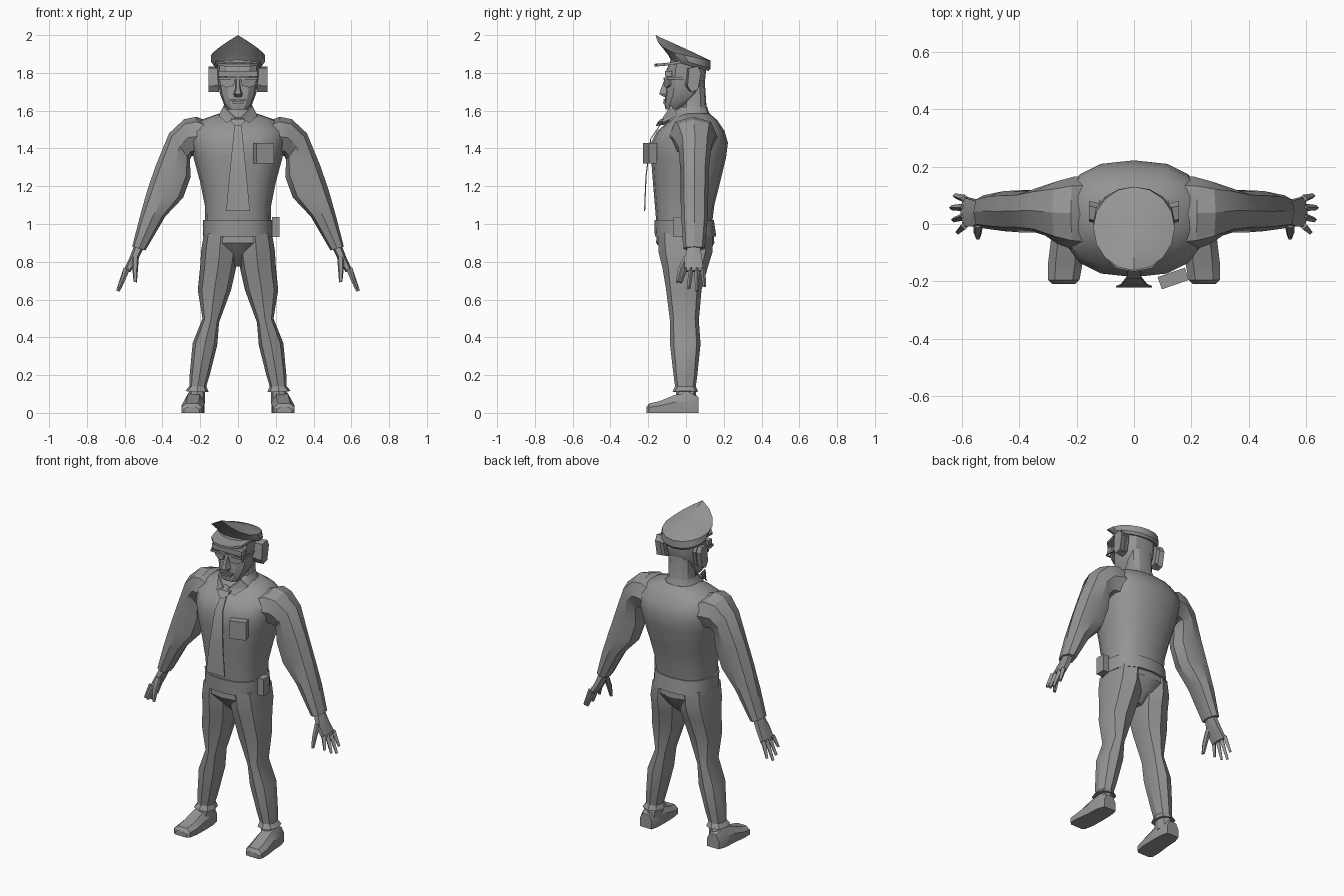
import bpy, bmesh, math
from mathutils import Vector, Matrix

grey = bpy.data.materials.new("plain_grey")
grey.diffuse_color = (0.3, 0.3, 0.3, 1)


def finish(name, bm, mirror=False, angle=30):
    bmesh.ops.recalc_face_normals(bm, faces=bm.faces[:])
    me = bpy.data.meshes.new(name)
    bm.to_mesh(me)
    bm.free()
    me.materials.append(grey)
    ob = bpy.data.objects.new(name, me)
    bpy.context.collection.objects.link(ob)
    bpy.ops.object.select_all(action='DESELECT')
    ob.select_set(True)
    bpy.context.view_layer.objects.active = ob
    bpy.ops.object.shade_smooth_by_angle(angle=math.radians(angle))
    if mirror:
        ob.modifiers.new("mirror", 'MIRROR')
    return ob


def skin(bm, rings, caps=True):
    rows = [[bm.verts.new(p) for p in r] for r in rings]
    n = len(rows[0])
    for a, b in zip(rows, rows[1:]):
        for i in range(n):
            j = (i + 1) % n
            bm.faces.new((a[i], a[j], b[j], b[i]))
    if caps:
        bm.faces.new(rows[0])
        bm.faces.new(rows[-1])
    return rows


def section(xa, za, xb, zb, yf, yb, n, p):
    """Rounded section spanning a to b in the xz plane and yf to yb in depth."""
    out = []
    for i in range(n):
        t = 2 * math.pi * i / n
        c, s = math.cos(t), math.sin(t)
        c = math.copysign(abs(c) ** p, c) if abs(c) > 1e-6 else 0
        s = math.copysign(abs(s) ** p, s) if abs(s) > 1e-6 else 0
        out.append(((xa + xb) / 2 + c * (xb - xa) / 2, (yf + yb) / 2 + s * (yb - yf) / 2,
                    (za + zb) / 2 + c * (zb - za) / 2))
    return out


def limb(name, secs, n=8, p=0.85, mirror=True, caps=True):
    bm = bmesh.new()
    skin(bm, [section(*s, n, p) for s in secs], caps)
    return finish(name, bm, mirror)


def column(name, secs, n=12, p=0.85, caps=True):
    """Stack of level sections: z, half width, front y, back y."""
    return limb(name, [(-w, z, w, z, f, b) for z, w, f, b in secs], n, p, False, caps)


def box(name, c, size, rot=0, mirror=False, tilt=0):
    bm = bmesh.new()
    m = (Matrix.Translation(c) @ Matrix.Rotation(rot, 4, 'Z') @ Matrix.Rotation(tilt, 4, 'X')
         @ Matrix.Diagonal((*size, 1)))
    bmesh.ops.create_cube(bm, size=1, matrix=m)
    return finish(name, bm, mirror)


def prism(name, pts, offset, mirror=False):
    """Flat outline pushed along an offset."""
    bm = bmesh.new()
    o = Vector(offset)
    skin(bm, [pts, [Vector(q) + o for q in pts]])
    return finish(name, bm, mirror)


# Shirt body
column("torso", [(0.98, .172, -.155, .135), (1.1, .176, -.165, .15), (1.22, .2, -.175, .18),
                 (1.35, .235, -.185, .212), (1.43, .25, -.185, .222), (1.49, .25, -.155, .205),
                 (1.55, .2, -.085, .165), (1.585, .1, -.03, .125)], 16, 0.8)
# Sleeves
limb("arm", [(.13, 1.53, .14, 1.34, -.1, .17), (.22, 1.568, .2, 1.36, -.09, .165),
             (.285, 1.555, .245, 1.36, -.07, .15), (.365, 1.48, .255, 1.34, -.04, .135),
             (.435, 1.31, .25, 1.25, -.03, .12), (.48, 1.18, .29, 1.14, -.03, .118),
             (.522, 1.03, .385, 1.04, -.025, .115), (.56, .88, .49, .86, -.015, .1)])
# Hands: palm, four fingers, thumb
limb("palm", [(.55, .885, .5, .87, .005, .08), (.575, .82, .53, .81, -.015, .09),
              (.605, .755, .57, .745, -.015, .1)], 6)
fingers = [(-.005, -.028, .69), (.027, .015, .66), (.058, .057, .645), (.088, .098, .67)]
for i, (y0, y1, z) in enumerate(fingers):
    xt = .645 - (z - .645) * .5
    limb("finger_%d" % (i + 1), [(.605, .77, .573, .758, y0 - .014, y0 + .014),
                                 (xt, z + .004, xt - .018, z - .004, y1 - .009, y1 + .009)], 4, 1)
limb("thumb", [(.56, .83, .525, .82, -.015, .025), (.56, .765, .53, .755, -.045, -.01),
               (.553, .695, .535, .69, -.055, -.035)], 6)

# Trousers
column("pelvis", [(.97, .178, -.155, .145), (.9, .18, -.158, .15), (.84, .12, -.11, .12),
                  (.775, .03, -.04, .05)])
limb("leg", [(.18, .95, .0, .95, -.15, .14), (.195, .86, .0, .84, -.145, .14),
             (.2, .78, .012, .76, -.125, .115), (.213, .65, .037, .65, -.105, .082),
             (.188, .5, .1, .48, -.085, .068), (.24, .37, .11, .36, -.085, .077),
             (.256, .2, .15, .2, -.066, .06), (.258, .14, .168, .14, -.058, .052),
             (.28, .115, .155, .11, -.072, .065)])
# Shoes
limb("ankle", [(.25, .13, .175, .13, -.05, .05), (.275, .05, .175, .05, -.06, .06)])
bm = bmesh.new()
rings = []
for y, a, b, h in [(.065, .19, .27, .085), (.02, .18, .285, .108), (-.06, .178, .29, .095),
                   (-.14, .18, .3, .062), (-.195, .19, .3, .05), (-.21, .205, .285, .03)]:
    d = (b - a) * .22
    rings.append([(a, y, 0), (b, y, 0), (b, y, h * .6), (b - d, y, h), (a + d, y, h), (a, y, h * .6)])
skin(bm, rings)
finish("shoe", bm, True)

# Belt with side pouch
column("belt", [(.935, .184, -.165, .16), (1.02, .184, -.168, .148)], 16)
box("belt_pouch", (.2, -.035, .985), (.04, .06, .105))
# Chest badge
box("chest_badge", (.137, -.19, 1.375), (.1, .045, .11), math.radians(19))
# Tie and knot
bm = bmesh.new()
skin(bm, [[(-w, y, z), (w, y, z), (w, y + .006, z), (-w, y + .006, z)]
          for z, w, y in [(1.525, .018, -.14), (1.45, .026, -.19), (1.25, .046, -.215),
                          (1.07, .063, -.222)]])
finish("tie", bm)
prism("tie_knot", [(-.036, -.135, 1.555), (.036, -.135, 1.555), (.036, -.15, 1.54),
                   (.012, -.16, 1.518), (-.012, -.16, 1.518), (-.036, -.15, 1.54)], (0, .06, .01))
# Collar
column("collar", [(1.545, .125, -.1, .14), (1.6, .085, -.06, .118), (1.62, .078, -.045, .112)], caps=False)
prism("collar_flap", [(.015, -.125, 1.56), (.075, -.085, 1.62), (.1, -.055, 1.57), (.06, -.125, 1.535)],
      (0, .008, .008), True)

# Neck and head
column("neck", [(1.54, .1, -.07, .13), (1.6, .074, -.03, .11), (1.75, .075, -.02, .1)])
column("head", [(1.605, .05, -.108, -.03), (1.635, .075, -.115, .02), (1.69, .096, -.108, .075),
                (1.75, .105, -.105, .1), (1.82, .11, -.102, .107), (1.87, .11, -.08, .1)])
# Face details
bm = bmesh.new()
skin(bm, [[(-w, -.095, z), (w, -.095, z), (w * .6, y, z), (-w * .6, y, z)]
          for z, w, y in [(1.672, .022, -.115), (1.688, .026, -.142), (1.72, .014, -.132),
                          (1.77, .014, -.112)]])
finish("nose", bm)
box("upper_lip", (0, -.113, 1.658), (.085, .012, .01))
box("lower_lip", (0, -.115, 1.643), (.06, .014, .01))
box("brow", (0, -.092, 1.795), (.205, .036, .03))
# Glasses
prism("lens", [(.012, -.118, 1.775), (.1, -.092, 1.775), (.092, -.09, 1.735), (.06, -.105, 1.722),
               (.022, -.116, 1.732)], (0, .012, 0), True)
box("glasses_bridge", (0, -.115, 1.77), (.21, .008, .012))
box("glasses_arm", (.108, -.04, 1.772), (.008, .12, .014), 0, True)
# Ears, flaring outward
prism("ear", [(.1, -.005, 1.735), (.1, .02, 1.7), (.1, .06, 1.715), (.1, .078, 1.8), (.1, .06, 1.83),
              (.1, .01, 1.825)], (.022, .004, 0), True)
prism("ear_rim", [(.12, .0, 1.73), (.12, .02, 1.7), (.12, .055, 1.71), (.12, .072, 1.8),
                  (.12, .055, 1.835), (.12, .008, 1.825)], (.036, .008, 0), True)

# Peaked cap: tilted band, raised pointed front
bm = bmesh.new()
base, rim, top = [], [], []
for i in range(16):
    t = 2 * math.pi * i / 16
    c, s = math.cos(t), math.sin(t)
    base.append((.128 * c, .02 + .1 * s, 1.838 - .028 * s))
    rim.append((.142 * c, .012 + (.118 if s > 0 else .105) * s, 1.858 - .035 * s))
    z = 1.895 - .03 * s if s >= 0 else 1.895 + .105 * (1 - abs(c)) ** .8
    top.append((.142 * c, -.012 + (.142 if s > 0 else .15) * s, z))
rows = skin(bm, [base, rim, top], False)
bm.faces.new(rows[0])
peak = bm.verts.new((0, -.012, 1.932))
for i in range(16):
    bm.faces.new((rows[2][i], rows[2][(i + 1) % 16], peak))
finish("cap", bm)
prism("cap_visor", [(-.118, -.03, 1.85), (-.105, -.11, 1.838), (-.06, -.155, 1.834), (0, -.166, 1.834),
                    (.06, -.155, 1.834), (.105, -.11, 1.838), (.118, -.03, 1.85)], (0, 0, .014))
